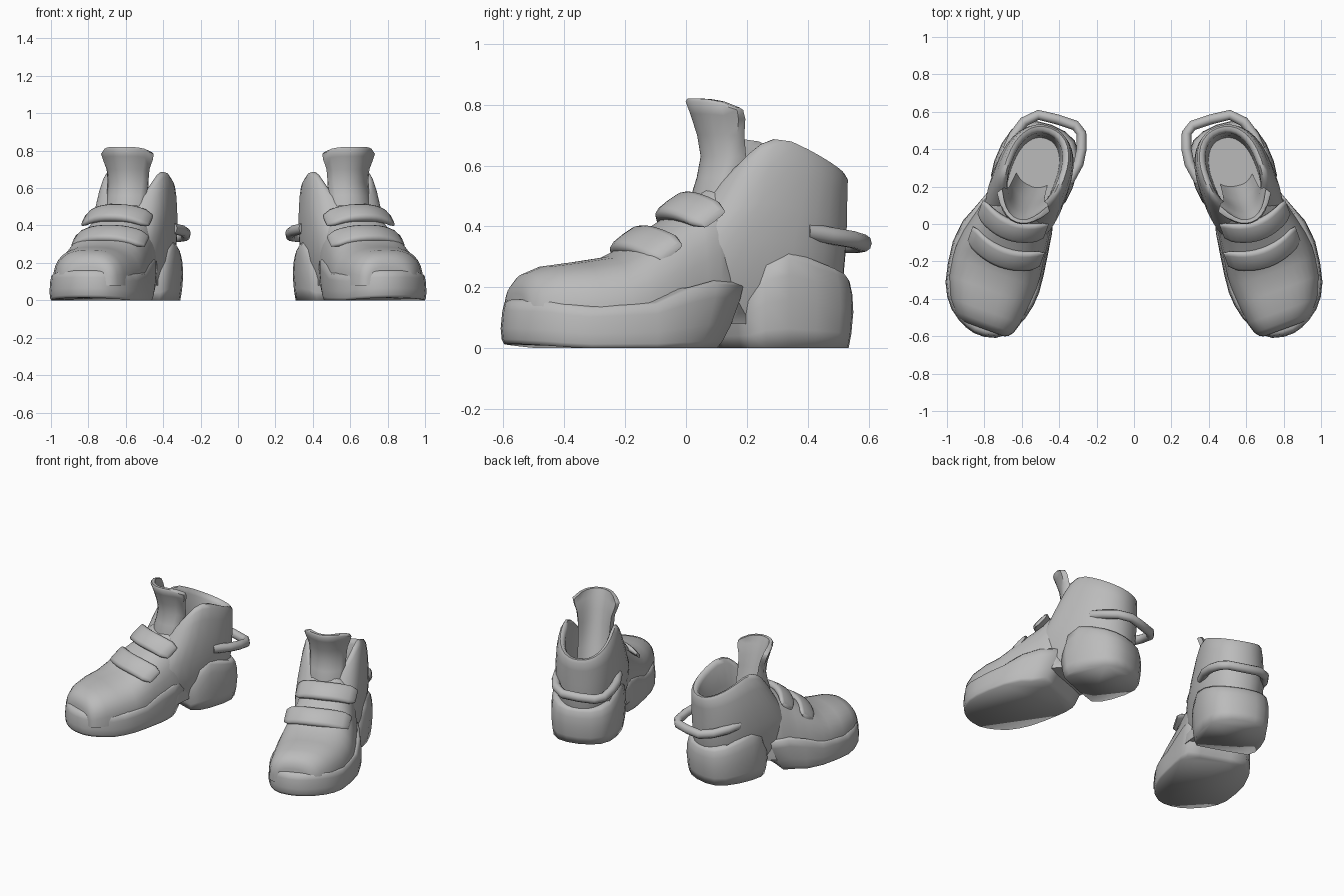
import bpy, bmesh, math

if "Cube" in bpy.data.objects:
    bpy.data.objects.remove(bpy.data.objects["Cube"])

ANGLE = math.radians(20)
C, S = math.cos(ANGLE), math.sin(ANGLE)
AXIS_X = 0.634

grey = bpy.data.materials.new("plain grey")
grey.diffuse_color = (0.5, 0.5, 0.5, 1)
grey.use_nodes = True
grey.node_tree.nodes["Principled BSDF"].inputs["Base Color"].default_value = grey.diffuse_color


def place(p, side):
    """Shoe space (across, along, up) to the splayed left or right shoe."""
    u, v, z = p
    return (side * (AXIS_X + u * C - v * S), u * S + v * C, z)


def lerp(table, x):
    """Piecewise linear lookup in a list of (x, value) pairs."""
    if x <= table[0][0]:
        return table[0][1]
    for (a, fa), (b, fb) in zip(table, table[1:]):
        if x <= b:
            return fa + (fb - fa) * (x - a) / (b - a)
    return table[-1][1]


def power(x, p):
    return math.copysign(abs(x) ** p, x)


def finish(ob, angle):
    ob.data.materials.append(grey)
    bpy.ops.object.select_all(action='DESELECT')
    ob.select_set(True)
    bpy.context.view_layer.objects.active = ob
    bpy.ops.object.shade_smooth_by_angle(angle=math.radians(angle))


def loft(name, rings, side, angle=60):
    """Skin a row of closed rings and cap both ends."""
    bm = bmesh.new()
    rows = [[bm.verts.new(place(p, side)) for p in r] for r in rings]
    n = len(rows[0])
    for a, b in zip(rows, rows[1:]):
        for i in range(n):
            j = (i + 1) % n
            bm.faces.new((a[i], a[j], b[j], b[i]))
    bm.faces.new(rows[0])
    bm.faces.new(rows[-1])
    bmesh.ops.recalc_face_normals(bm, faces=bm.faces)
    me = bpy.data.meshes.new(name)
    bm.to_mesh(me)
    bm.free()
    ob = bpy.data.objects.new(name, me)
    bpy.context.collection.objects.link(ob)
    finish(ob, angle)


# Front sole: round toe, wider on the outer side, slanted rear
SOLE = [(-.05, -.624), (.01, -.624), (.06, -.61), (.11, -.585), (.165, -.545), (.21, -.49),
        (.245, -.42), (.268, -.32), (.283, -.2), (.27, -.07), (.235, .04), (.197, .15),
        (.1, .14), (0, .14), (-.1, .14), (-.18, .135), (-.205, .04), (-.218, -.08),
        (-.235, -.2), (-.245, -.3), (-.24, -.38), (-.222, -.455), (-.195, -.52),
        (-.155, -.575), (-.11, -.608)]
SOLE_TOP = [(-.63, .16), (-.53, .155), (-.45, .135), (-.2, .15), (0, .225), (.14, .215)]


def sole(side):
    rings = []
    for f, k in [(0, .97), (.1, .99), (.35, 1), (.75, .985), (.95, .965), (1, .92)]:
        ring = []
        for u, v in SOLE:
            lift = .015 * max(0, -(v + .45) / .18)
            z = lift + f * (lerp(SOLE_TOP, v) - lift)
            slant = .1 * (1 - f) * min(1, max(0, (v + .1) / .2))
            ring.append((u * k, (v + .25) * k - .25 - slant, z))
        rings.append(ring)
    loft("front_sole", rings, side, 100)


# Heel block: round back, flat front
HEEL = [(0, .565), (.08, .556), (.145, .528), (.192, .47), (.216, .38), (.222, .28),
        (.212, .2), (.18, .15), (.09, .147), (0, .145)]
HEEL += [(-u, v) for u, v in HEEL[-2:0:-1]]


def heel(side):
    rings = []
    for f, k in [(0, .93), (.2, .97), (.5, 1), (.75, .985), (.92, .945), (1, .88)]:
        rings.append([(u * k, .35 + (v - .35) * k,
                       f * lerp([(.145, .2), (.19, .29), (.25, .33), (.56, .235)], v))
                      for u, v in HEEL])
    loft("heel_block", rings, side, 100)


# Upper over toes and instep: along, centre, half width, height
UPPER = [(-.585, -.03, .12, .18), (-.575, -.028, .142, .215), (-.55, -.022, .168, .245),
         (-.49, -.008, .2, .27), (-.38, .01, .23, .285), (-.28, .015, .242, .3),
         (-.22, .018, .243, .33), (-.13, .02, .232, .39), (-.05, .015, .218, .44),
         (0, .012, .208, .475), (.05, .008, .2, .525), (.085, .005, .188, .54),
         (.15, 0, .165, .29)]


def upper(side):
    rings = []
    for v, c, w, h in UPPER:
        ring = []
        for i in range(17):
            t = math.pi * i / 16
            ring.append((c + w * power(math.cos(t), .8), v,
                         .08 + (h - .08) * power(math.sin(t), .68)))
        rings.append(ring)
    loft("upper", rings, side)


# Ankle shaft: outside, padded rim, then lining down to the insole
RIM = [(.06, .53), (.12, .6), (.18, .665), (.25, .69), (.31, .677), (.42, .625), (.55, .56)]
SHAFT = [(0, -.1, .5, .16, .65), (.2, -.12, .535, .195, .65), (.45, -.1, .545, .207, .65),
         (.65, -.03, .55, .203, .7), (.85, .03, .552, .19, .75), (.96, .06, .555, .176, .8),
         (1, .075, .545, .162, .8), (1, .09, .525, .145, .8), (.95, .1, .51, .132, .8),
         (.7, .1, .495, .127, .8), (.45, .08, .485, .122, .8)]


def shaft(side):
    rings = []
    for s, front, back, w, p in SHAFT:
        ring = []
        for i in range(32):
            t = math.tau * i / 32
            v = (front + back) / 2 - (back - front) / 2 * power(math.cos(t), .85)
            rim_v = .3 - .24 * power(math.cos(t), .85)
            z = .09 + s * (lerp(RIM, rim_v) - .09)
            ring.append((w * power(math.sin(t), p if math.cos(t) > 0 else .9), v, z))
        rings.append(ring)
    loft("ankle_shaft", rings, side)


# Tongue: bowed band, flared at the top, thickening down into the shoe
TONGUE = [(.3, .02, .10, .05, .2), (.48, .02, .11, .05, .13), (.56, .045, .112, .065, .075),
          (.63, .058, .115, .075, .04), (.7, .045, .122, .09, .03),
          (.77, .022, .142, .11, .03), (.81, .006, .15, .118, .028),
          (.82, .012, .143, .113, .018)]


def tongue(side):
    rings = []
    for z, v, w, bow, thick in TONGUE:
        drop = .03 * max(0, (z - .7) / .12)
        outer = [(w * k / 5, v + bow * abs(k / 5) ** 2.2, z - drop * abs(k / 5) ** 5)
                 for k in range(-5, 6)]
        inner = [(u * .88, b + thick, h) for u, b, h in reversed(outer)]
        rings.append(outer + inner)
    loft("tongue", rings, side)


# Straps: flat padded bands arched over the instep
def strap(name, side, u0, v0, z0, half):
    rings = []
    for k in range(-6, 7):
        a = k / 6
        size = .75 if abs(k) == 6 else 1
        v, z = v0 + .06 * a * a, z0 - .04 * abs(a) ** 2.5
        ring = []
        for i in range(12):
            t = math.tau * i / 12
            p = .062 * size * power(math.cos(t), .6)
            q = (.026 - .01 * a * a) * size * power(math.sin(t), .6)
            ring.append((u0 + half * a, v + .82 * p - .57 * q, z + .57 * p + .82 * q))
        rings.append(ring)
    loft(name, rings, side)


# Heel loop: round bar bent around the back
LOOP = [(.175, .36, .385), (.17, .44, .37), (.143, .53, .357), (.085, .59, .345),
        (-.02, .602, .34), (-.12, .605, .34), (-.165, .577, .345), (-.195, .5, .36),
        (-.207, .42, .372), (-.19, .31, .385)]


def heel_loop(side):
    rings = []
    for i, (u, v, z) in enumerate(LOOP):
        a, b = LOOP[max(0, i - 1)], LOOP[min(len(LOOP) - 1, i + 1)]
        du, dv = b[0] - a[0], b[1] - a[1]
        d = math.hypot(du, dv)
        ring = []
        for j in range(10):
            t = math.tau * j / 10
            r = .027 * math.cos(t)
            ring.append((u + dv / d * r, v - du / d * r, z + .029 * math.sin(t)))
        rings.append(ring)
    loft("heel_loop", rings, side)


for side in (1, -1):
    sole(side)
    heel(side)
    upper(side)
    shaft(side)
    tongue(side)
    strap("ankle_strap", side, .02, -.04, .468, .188)
    strap("instep_strap", side, .005, -.19, .357, .205)
    heel_loop(side)
